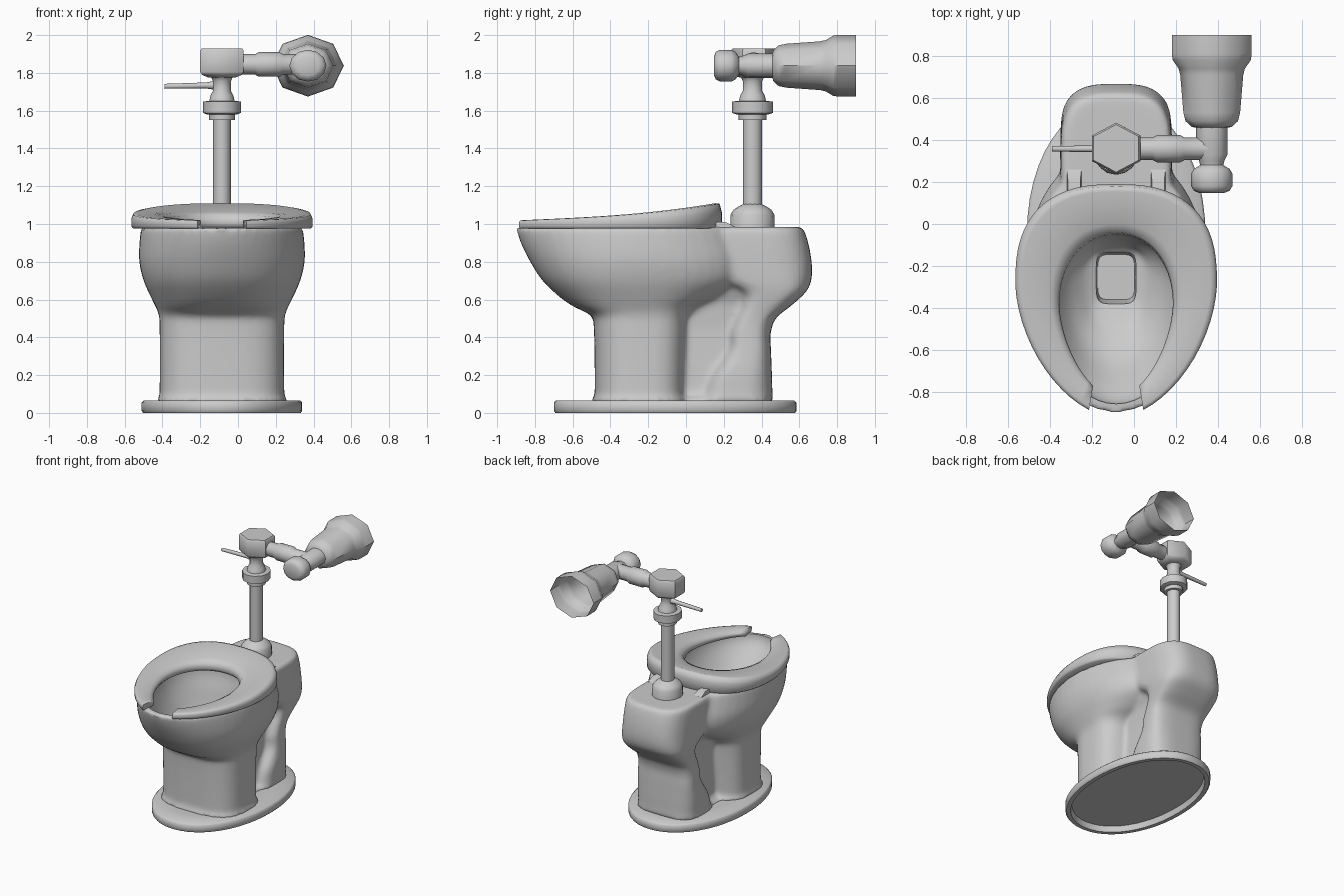
import bpy, bmesh
from math import sin, cos, pi, radians

if "Cube" in bpy.data.objects:
    bpy.data.objects.remove(bpy.data.objects["Cube"])

CX = -0.085   # centre line of the bowl


def egg(a, yf, yb, hw, yc, nf=2.0, nb=2.0):
    """Point on an egg outline with separate front and back roundness."""
    c, s = cos(a), sin(a)
    n, length = (nf, yc - yf) if s < 0 else (nb, yb - yc)
    x = hw * abs(c) ** (2 / n) * (1 if c > 0 else -1)
    y = yc + length * abs(s) ** (2 / n) * (1 if s > 0 else -1)
    return CX + x, y


def egg_ring(z, yf, yb, hw, yc, nf=2.0, nb=2.0, count=48):
    return [(*egg(2 * pi * i / count, yf, yb, hw, yc, nf, nb), z) for i in range(count)]


def flowing(rows, steps=4):
    """Add in-between rows along a smooth curve through the given ones."""
    out = []
    for i in range(len(rows) - 1):
        a, b, c, d = (rows[min(max(i + k, 0), len(rows) - 1)] for k in (-1, 0, 1, 2))
        for s in range(steps):
            t = s / steps
            out.append([q + 0.5 * t * (r - p + t * (2 * p - 5 * q + 4 * r - w + t * (3 * (q - r) + w - p)))
                        for p, q, r, w in zip(a, b, c, d)])
    return out + [rows[-1]]


def skin(bm, rings, caps=(True, True)):
    rows = [[bm.verts.new(p) for p in r] for r in rings]
    n = len(rows[0])
    for a, b in zip(rows, rows[1:]):
        for i in range(n):
            j = (i + 1) % n
            bm.faces.new((a[i], a[j], b[j], b[i]))
    if caps[0]:
        bm.faces.new(rows[0])
    if caps[1]:
        bm.faces.new(rows[-1])


def finish(bm, name, angle=50):
    bmesh.ops.recalc_face_normals(bm, faces=bm.faces)
    me = bpy.data.meshes.new(name)
    bm.to_mesh(me)
    bm.free()
    ob = bpy.data.objects.new(name, me)
    bpy.context.collection.objects.link(ob)
    smooth(ob, angle)
    return ob


def smooth(ob, angle):
    bpy.ops.object.select_all(action='DESELECT')
    ob.select_set(True)
    bpy.context.view_layer.objects.active = ob
    bpy.ops.object.shade_smooth_by_angle(angle=radians(angle))


def loft(name, rings, caps=(True, True), angle=50):
    bm = bmesh.new()
    skin(bm, rings, caps)
    return finish(bm, name, angle)


def lathe(name, profile, place, sides=12, phase=0.0, caps=(True, True)):
    """Turn (height, radius) pairs; place maps (u, v, height) to a position."""
    angles = [phase + 2 * pi * i / sides for i in range(sides)]
    return loft(name, [[place(r * cos(a), r * sin(a), h) for a in angles]
                       for h, r in profile], caps)


# Base plate with a recessed underside
def base_ring(z, inset):
    return egg_ring(z, -0.70 + inset, 0.585 - inset, 0.425 - inset, -0.057, 2.1, 2.1)

loft("base_plate", [base_ring(0.045, 0.05), base_ring(0.0, 0.04), base_ring(0.0, 0.008),
                    base_ring(0.01, 0.0), base_ring(0.055, 0.0), base_ring(0.066, 0.012),
                    base_ring(0.066, 0.15)])

# Ceramic body: bowl on its column, rear tank on its trapway, and the web between
bm = bmesh.new()
bowl = [  # z, front, back, half width, centre, roundness
    (0.05, -0.51, 0.03, 0.355, -0.22, 3.0), (0.085, -0.49, 0.01, 0.335, -0.22, 3.0),
    (0.12, -0.483, 0.0, 0.33, -0.22, 3.0), (0.46, -0.488, 0.01, 0.33, -0.22, 3.0),
    (0.52, -0.51, 0.03, 0.335, -0.22, 2.8), (0.56, -0.59, 0.08, 0.35, -0.23, 2.5),
    (0.61, -0.665, 0.19, 0.375, -0.24, 2.3), (0.70, -0.76, 0.33, 0.415, -0.26, 2.2),
    (0.80, -0.825, 0.36, 0.438, -0.27, 2.1), (0.90, -0.875, 0.34, 0.437, -0.28, 2.0),
    (0.98, -0.90, 0.31, 0.428, -0.28, 1.95)]
skin(bm, [egg_ring(z, f, b, w, c, n, n) for z, f, b, w, c, n in flowing(bowl)])
tank = [  # z, front, back, half width
    (0.05, 0.06, 0.465, 0.26), (0.10, 0.09, 0.458, 0.25), (0.20, 0.13, 0.455, 0.25),
    (0.33, 0.22, 0.45, 0.24), (0.42, 0.23, 0.448, 0.235), (0.50, 0.26, 0.475, 0.235),
    (0.57, 0.29, 0.56, 0.245), (0.64, 0.28, 0.635, 0.258), (0.70, 0.16, 0.663, 0.264),
    (0.78, 0.05, 0.667, 0.266), (0.88, 0.0, 0.652, 0.266), (0.96, 0.0, 0.628, 0.262),
    (0.985, 0.0, 0.61, 0.25)]
skin(bm, [egg_ring(z, f, b, w, (f + b) / 2, 4, 3.2) for z, f, b, w in flowing(tank)])
web = [(0.05, 0.24), (0.10, 0.17), (0.45, 0.16), (0.58, 0.17), (0.75, 0.24)]
skin(bm, [egg_ring(z, -0.15, 0.40, w, 0.12, 6, 6) for z, w in web])
body = finish(bm, "bowl_body")

# Bowl cavity, ending in a square outlet
hollow = [
    (1.05, -0.85, 0.0, 0.34, -0.33, 2.0), (0.94, -0.85, 0.0, 0.34, -0.33, 2.0),
    (0.82, -0.76, -0.03, 0.31, -0.32, 2.0), (0.68, -0.64, -0.06, 0.24, -0.30, 2.2),
    (0.59, -0.50, -0.10, 0.16, -0.27, 2.6), (0.55, -0.38, -0.135, 0.095, -0.255, 5)]
outlet = [(0.43, -0.36, -0.145, 0.088, -0.255, 5)]
cavity = loft("cavity_cutter", [egg_ring(z, f, b, w, c, n, n)
                                for z, f, b, w, c, n in flowing(hollow) + outlet])
cavity.hide_render = True

remesh = body.modifiers.new("merge", 'REMESH')
remesh.mode = 'VOXEL'
remesh.voxel_size = 0.016
soften = body.modifiers.new("soften", 'SMOOTH')
soften.factor = 0.5
soften.iterations = 8
cut = body.modifiers.new("cavity", 'BOOLEAN')
cut.operation = 'DIFFERENCE'
cut.solver = 'EXACT'
cut.object = cavity
bpy.context.view_layer.objects.active = body
for m in ("merge", "soften", "cavity"):
    bpy.ops.object.modifier_apply(modifier=m)
bpy.data.objects.remove(cavity)
smooth(body, 55)

# Open-front seat, rising towards the back
sections = []
STEPS = 56
for i in range(STEPS + 1):
    t = i / STEPS
    ox, oy = egg(radians(-71.5 + 323 * t), -0.923, 0.19, 0.48, -0.28, 1.75, 2.55)
    ix, iy = egg(radians(-62.2 + 304.4 * t), -0.83, -0.05, 0.27, -0.38, 1.7, 2.1)
    k = max(0.0, (oy + 0.89) / 1.08)
    top = 1.02 + 0.045 * k + 0.045 * k ** 3
    inner = 1.018 + 0.042 * k
    shape = [(0.05, 0.975), (0.0, 0.987), (0.0, 0.4 * 0.987 + 0.6 * top), (0.05, top - 0.003),
             (0.15, top), (0.8, inner + 0.003), (0.95, inner - 0.012), (1.0, 1.0), (0.93, 0.978)]
    sections.append([(ox + (ix - ox) * s, oy + (iy - oy) * s, z) for s, z in shape])
loft("seat", sections, angle=75)

# Seat hinges
for side, label in ((-1, "left"), (1, "right")):
    x = CX + side * 0.2
    loft(label + "_hinge", [[(x + sx * w, y, z) for sx, y in ((-1, 0.14), (1, 0.14), (1, b), (-1, b))]
                            for z, b, w in ((0.96, 0.265, 0.035), (0.985, 0.26, 0.035),
                                            (1.01, 0.21, 0.03))], angle=30)


# Flush pipe, collar and valve head
def upright(u, v, h):
    return CX + 0.93 * u, 0.352 + v, h

lathe("pipe_flange", [(0.96, 0.118), (1.05, 0.116), (1.075, 0.10), (1.095, 0.07), (1.105, 0.05)],
      upright, 16)
lathe("flush_pipe", [(1.05, 0.051), (1.57, 0.051)], upright)
lathe("pipe_collar", [(1.55, 0.05), (1.55, 0.073), (1.58, 0.073), (1.58, 0.085), (1.588, 0.108),
                      (1.648, 0.108), (1.652, 0.072), (1.68, 0.065), (1.705, 0.051), (1.755, 0.051),
                      (1.78, 0.062), (1.80, 0.10)], upright, 12)
lathe("valve_head", [(1.775, 0.075), (1.79, 0.112), (1.805, 0.122), (1.918, 0.122), (1.93, 0.113)],
      lambda u, v, h: (CX + 1.09 * u, 0.36 + v, h), 6, pi / 2)

# Flush lever and side arm
lathe("flush_lever", [(-0.39, 0.013), (-0.17, 0.016), (-0.13, 0.022), (-0.09, 0.022)],
      lambda u, v, h: (h, 0.358 + u, 1.735 + v + 0.02 * (h + 0.09)), 8)
lathe("side_arm", [(0.0, 0.054), (0.09, 0.054), (0.11, 0.065), (0.22, 0.065), (0.24, 0.054),
                   (0.37, 0.054)],
      lambda u, v, h: (h, 0.358 + u, 1.845 + v), 12)


# Stop valve knob and flared wall cup, open at the back
def along_y(u, v, h):
    return 0.37 + u, h, 1.838 + 0.86 * v

lathe("stop_knob", [(0.148, 0.06), (0.158, 0.085), (0.18, 0.098), (0.24, 0.098), (0.262, 0.085),
                    (0.28, 0.055), (0.30, 0.06), (0.33, 0.075), (0.50, 0.075)], along_y, 12)
lathe("wall_cup", [(0.455, 0.06), (0.462, 0.095), (0.49, 0.125), (0.53, 0.135), (0.71, 0.15),
                   (0.74, 0.158), (0.78, 0.186), (0.81, 0.19), (0.90, 0.19)],
      along_y, 8, 0.0, (True, False))
